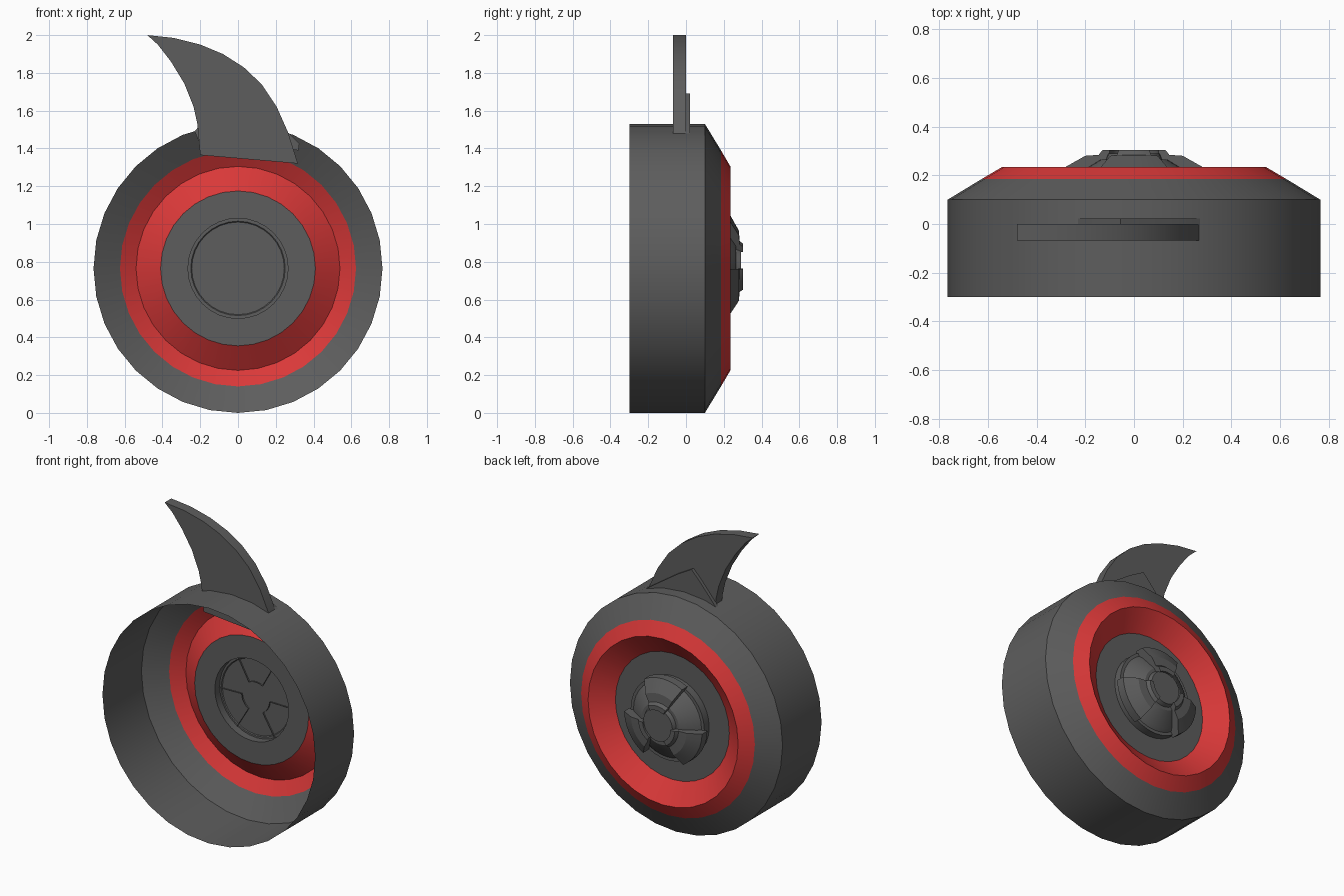
import bpy, bmesh, math

if "Cube" in bpy.data.objects:
    bpy.data.objects.remove(bpy.data.objects["Cube"])

CZ = 0.765   # height of the wheel axis
SEG = 32


def material(name, rgb):
    m = bpy.data.materials.new(name)
    m.diffuse_color = (*rgb, 1)
    m.use_nodes = True
    m.node_tree.nodes["Principled BSDF"].inputs["Base Color"].default_value = m.diffuse_color
    return m


GREY = material("dark grey", (0.11, 0.11, 0.11))
RED = material("red", (0.70, 0.04, 0.04))


def finish(name, bm, mats=(GREY,), smooth=True):
    bm.normal_update()
    me = bpy.data.meshes.new(name)
    bm.to_mesh(me)
    bm.free()
    ob = bpy.data.objects.new(name, me)
    bpy.context.collection.objects.link(ob)
    for m in mats:
        me.materials.append(m)
    if smooth:
        bpy.ops.object.select_all(action='DESELECT')
        ob.select_set(True)
        bpy.context.view_layer.objects.active = ob
        bpy.ops.object.shade_smooth_by_angle(angle=math.radians(20))
    return ob


def lathe(bm, profile, start=0.0, sweep=math.tau, seg=SEG, red_rows=(), caps=False):
    """Turn (radius, y) points about the y axis; angle 0 points up."""
    full = sweep > 6.28
    n = seg if full else seg + 1
    rings = []
    for r, y in profile:
        if r == 0:
            rings.append([bm.verts.new((0, y, CZ))] * n)
            continue
        angs = [start + sweep * i / seg for i in range(n)]
        rings.append([bm.verts.new((r * math.sin(a), y, CZ + r * math.cos(a))) for a in angs])
    for row, (a, b) in enumerate(zip(rings, rings[1:])):
        for i in range(seg):
            j = (i + 1) % n
            vs = list(dict.fromkeys((a[i], a[j], b[j], b[i])))
            f = bm.faces.new(vs)
            f.material_index = int(row in red_rows)
    if caps:
        bm.faces.new([r[0] for r in rings])
        bm.faces.new([r[-1] for r in reversed(rings)])


def plate(name, outline, y0, y1):
    """Extrude an (x, z) outline from y0 to y1."""
    bm = bmesh.new()
    f = bm.faces.new([bm.verts.new((x, y0, z)) for x, z in outline])
    ext = bmesh.ops.extrude_face_region(bm, geom=[f], use_keep_orig=True)
    for g in ext["geom"]:
        if isinstance(g, bmesh.types.BMVert):
            g.co.y = y1
    bmesh.ops.recalc_face_normals(bm, faces=bm.faces[:])
    return finish(name, bm)


# Open-backed shell with red rim and dished face
bm = bmesh.new()
lathe(bm, [(0.765, -0.3), (0.765, 0.1), (0.625, 0.185), (0.54, 0.235),
           (0.41, 0.14), (0.265, 0.14)], red_rows=(2, 3))
finish("wheel_shell", bm, (GREY, RED))

# Recess behind the hub
bm = bmesh.new()
lathe(bm, [(0.265, 0.14), (0.265, 0.19), (0, 0.19)])
finish("hub_base", bm)

# Domed hub between the blades
bm = bmesh.new()
lathe(bm, [(0.25, 0.185), (0.225, 0.21), (0.135, 0.265), (0.115, 0.265),
           (0.105, 0.29), (0, 0.29)])
finish("hub_dome", bm)

# Three stepped hub blades
bm = bmesh.new()
for k in range(3):
    half = math.radians(29)
    lathe(bm, [(0.10, 0.18), (0.10, 0.303), (0.13, 0.303), (0.145, 0.284), (0.20, 0.28),
               (0.28, 0.235), (0.28, 0.18)],
          start=k * math.tau / 3 - half, sweep=2 * half, seg=6, caps=True)
bmesh.ops.recalc_face_normals(bm, faces=bm.faces[:])
finish("hub_blades", bm)

# Curved fin
plate("fin", [(-0.20, 1.365), (0.317, 1.32), (0.265, 1.485), (0.205, 1.62), (0.125, 1.74),
              (0.03, 1.83), (-0.08, 1.90), (-0.20, 1.95), (-0.34, 1.985), (-0.48, 2.0),
              (-0.425, 1.95), (-0.355, 1.86), (-0.285, 1.745), (-0.235, 1.62),
              (-0.215, 1.53)], -0.068, 0.0)

# Peaked reinforcing plate on the fin's back
plate("fin_brace", [(-0.20, 1.42), (0.32, 1.39), (0.325, 1.425), (0.27, 1.48), (0.16, 1.555),
                    (0.05, 1.63), (-0.055, 1.69), (-0.12, 1.62), (-0.18, 1.55),
                    (-0.23, 1.49)], -0.003, 0.022)
